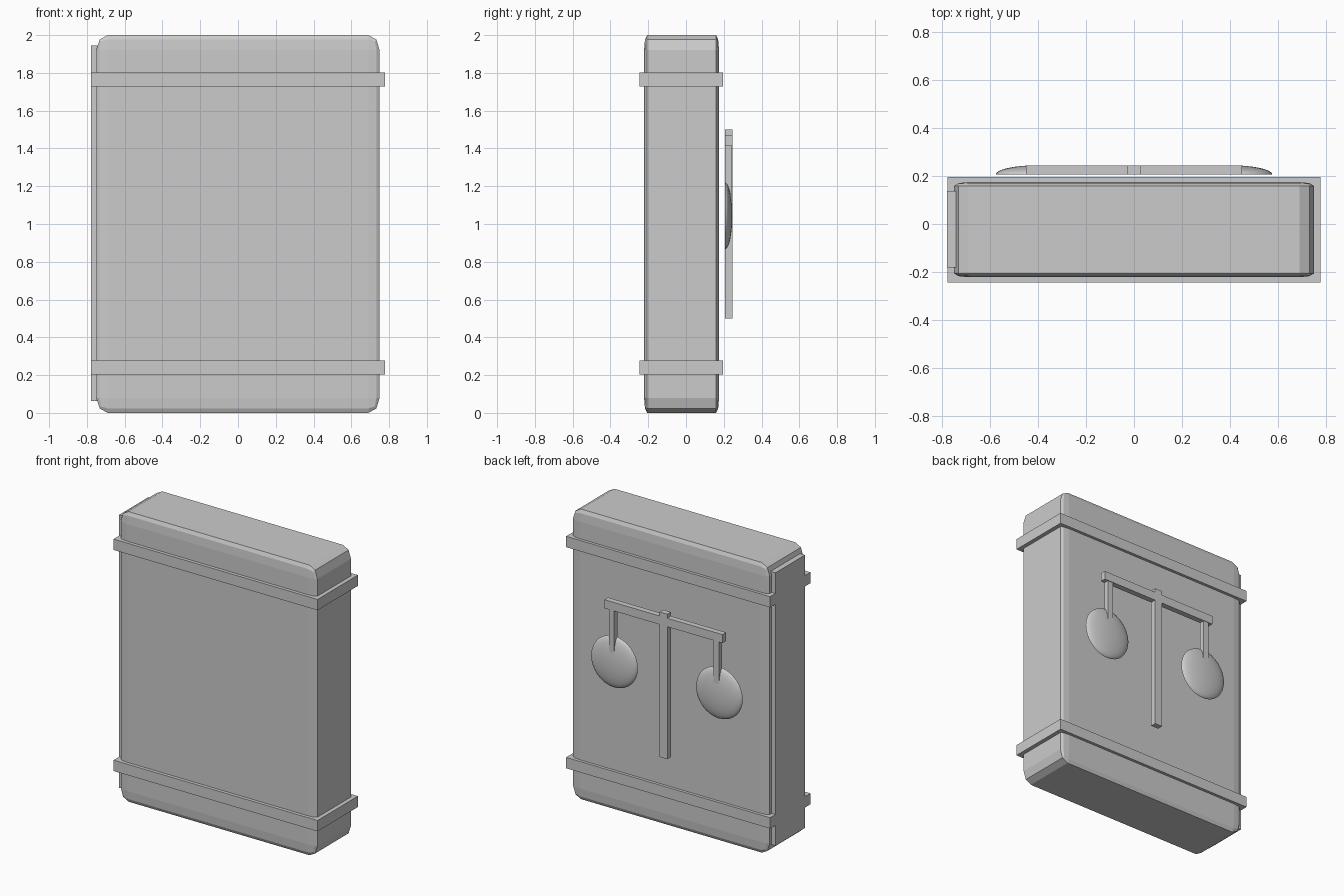
import bpy, bmesh
from mathutils import Vector

if "Cube" in bpy.data.objects:
    bpy.data.objects.remove(bpy.data.objects["Cube"])

grey = bpy.data.materials.new("plain_grey")
grey.diffuse_color = (0.6, 0.6, 0.6, 1)
grey.use_nodes = True
grey.node_tree.nodes["Principled BSDF"].inputs["Base Color"].default_value = grey.diffuse_color


def add_object(name, bm):
    bmesh.ops.recalc_face_normals(bm, faces=bm.faces)
    mesh = bpy.data.meshes.new(name)
    bm.to_mesh(mesh)
    bm.free()
    mesh.materials.append(grey)
    obj = bpy.data.objects.new(name, mesh)
    bpy.context.collection.objects.link(obj)
    return obj


def box(name, lo, hi, bevel=0):
    """Box between two corners; bevel is relative to each axis length."""
    lo, hi = Vector(lo), Vector(hi)
    bm = bmesh.new()
    bmesh.ops.create_cube(bm, size=1)
    if bevel:
        bmesh.ops.bevel(bm, geom=bm.edges[:], offset=bevel, segments=2,
                        profile=0.5, affect='EDGES')
    bmesh.ops.scale(bm, vec=hi - lo, verts=bm.verts)
    bmesh.ops.translate(bm, vec=(lo + hi) / 2, verts=bm.verts)
    return add_object(name, bm)


# Book block with stretched rounded edges
box("book_body", (-0.75, -0.222, 0), (0.75, 0.175, 2), bevel=0.04)

# Spine plate on the left side
box("spine", (-0.779, -0.182, 0.063), (-0.74, 0.138, 1.945))

# Two raised bands around the book
for name, z in (("lower_band", 0.203), ("upper_band", 1.727)):
    box(name, (-0.778, -0.245, z), (0.778, 0.195, z + 0.075))

# Balance emblem floating behind the back cover
Y0, Y1 = 0.206, 0.245
box("balance_post", (-0.029, Y0, 0.5), (0.029, Y1, 1.5))
box("balance_beam", (-0.45, Y0, 1.413), (0.45, Y1, 1.472))

for side, x in (("left", -0.4), ("right", 0.4)):
    box(side + "_hanger", (x - 0.02, Y0, 1.1), (x + 0.02, Y1 - 0.004, 1.42))

    # Pan: shallow dome with a flat back
    bm = bmesh.new()
    bmesh.ops.create_uvsphere(bm, u_segments=32, v_segments=16, radius=1)
    cut = bmesh.ops.bisect_plane(bm, geom=bm.verts[:] + bm.edges[:] + bm.faces[:],
                                 plane_co=(0, 0, 0), plane_no=(0, 0, -1),
                                 dist=1e-4, clear_outer=True)
    bmesh.ops.holes_fill(bm, edges=[e for e in bm.edges if e.is_boundary], sides=0)
    for v in bm.verts:
        px, py, pz = v.co
        v.co = (x + px * 0.177, Y0 + pz * (Y1 - Y0), 1.043 + py * 0.177)
    pan = add_object(side + "_pan", bm)
    bpy.ops.object.select_all(action='DESELECT')
    pan.select_set(True)
    bpy.context.view_layer.objects.active = pan
    bpy.ops.object.shade_smooth_by_angle(angle=0.7)
